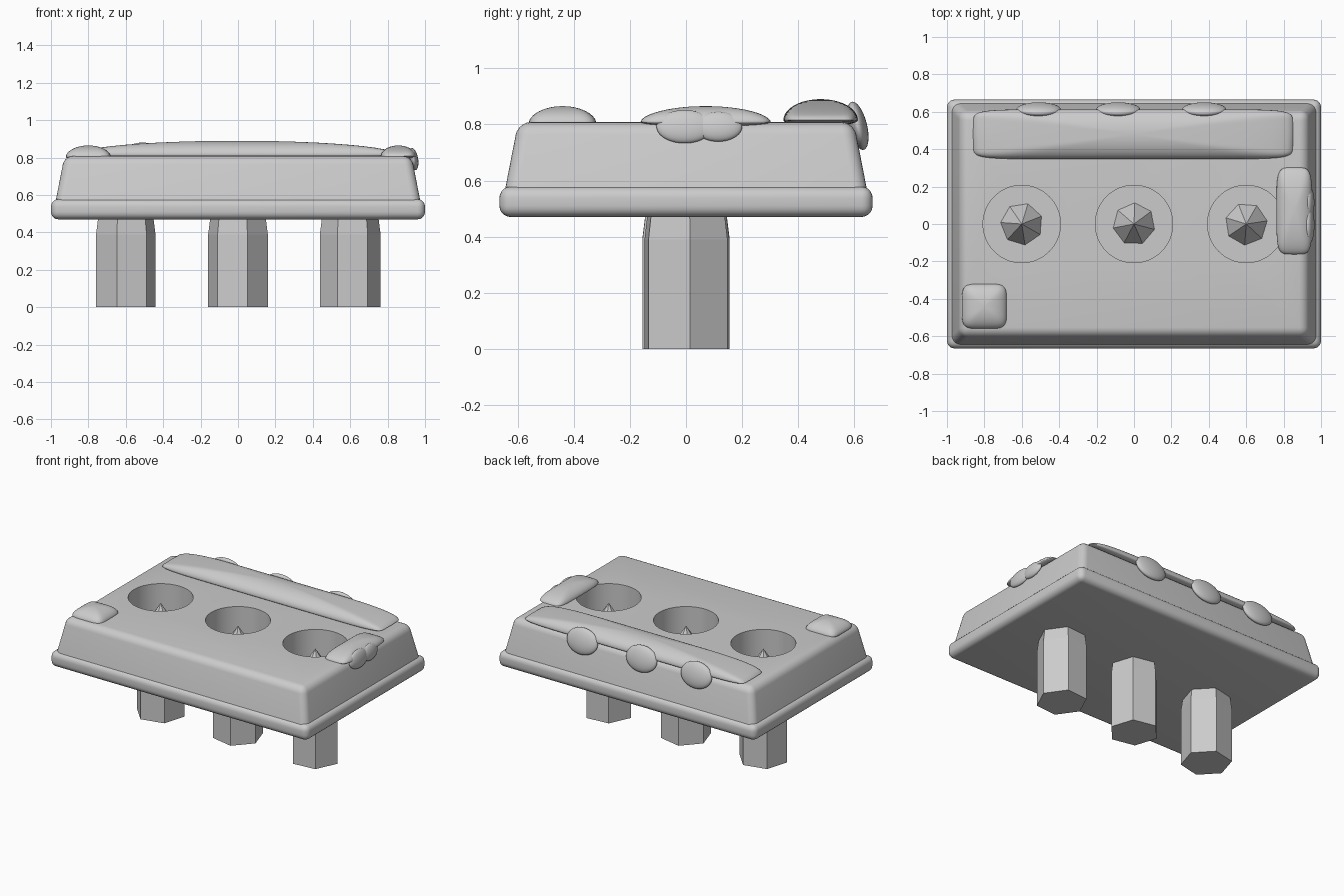
import bpy, bmesh, math
from mathutils import Matrix

cube = bpy.data.objects.get("Cube")
if cube:
    bpy.data.objects.remove(cube, do_unlink=True)

grey = bpy.data.materials.new("plain_grey")
grey.use_nodes = True
grey.diffuse_color = (0.6, 0.6, 0.6, 1)
grey.node_tree.nodes["Principled BSDF"].inputs["Base Color"].default_value = (0.6, 0.6, 0.6, 1)


def make_object(name, bm):
    bmesh.ops.recalc_face_normals(bm, faces=bm.faces)
    mesh = bpy.data.meshes.new(name)
    bm.to_mesh(mesh)
    bm.free()
    mesh.materials.append(grey)
    obj = bpy.data.objects.new(name, mesh)
    bpy.context.collection.objects.link(obj)
    return obj


def activate(obj):
    bpy.ops.object.select_all(action='DESELECT')
    obj.select_set(True)
    bpy.context.view_layer.objects.active = obj


def smooth(obj, degrees=35):
    activate(obj)
    bpy.ops.object.shade_smooth_by_angle(angle=math.radians(degrees))


def slab(name, bottom, top, z0, z1, bevel, keep_bottom_sharp=False):
    """Box with its own half sizes at bottom and top, and rounded edges."""
    bm = bmesh.new()
    bmesh.ops.create_cube(bm, size=2)
    for v in bm.verts:
        half, z = (top, z1) if v.co.z > 0 else (bottom, z0)
        v.co = (v.co.x * half[0], v.co.y * half[1], z)
    edges = [e for e in bm.edges
             if not (keep_bottom_sharp and all(v.co.z == z0 for v in e.verts))]
    bmesh.ops.bevel(bm, geom=edges, offset=bevel, segments=5, profile=0.5, affect='EDGES')
    return make_object(name, bm)


def power(value, exponent):
    return math.copysign(abs(value) ** exponent, value)


def lump(name, centre, half, outline=1.0, dome=1.0, under=1.0, tilt=None):
    """Ellipsoid whose plan can be squared off and whose underside can be flattened."""
    bm = bmesh.new()
    bmesh.ops.create_uvsphere(bm, u_segments=48, v_segments=24, radius=1)
    for v in bm.verts:
        angle = math.atan2(v.co.y, v.co.x)
        radius = math.hypot(v.co.x, v.co.y)
        z = power(v.co.z, dome) * half[2]
        v.co = (power(math.cos(angle), outline) * radius * half[0],
                power(math.sin(angle), outline) * radius * half[1],
                z if z > 0 else z * under)
    if tilt:
        bm.transform(Matrix.Rotation(math.radians(tilt[1]), 4, tilt[0]))
    bm.transform(Matrix.Translation(centre))
    smooth(make_object(name, bm), 60)


# Tray: rounded rim slab and tapered body
smooth(slab("base_rim", (1, 0.665), (1, 0.665), 0.47, 0.578, 0.04))
body = slab("tray_body", (0.988, 0.658), (0.928, 0.598), 0.5, 0.808, 0.045, True)

# Round wells cut into the body
WELLS = (-0.6, 0, 0.6)
for x in WELLS:
    bm = bmesh.new()
    bmesh.ops.create_cone(bm, cap_ends=True, segments=64, radius1=0.207, radius2=0.207,
                          depth=0.4, matrix=Matrix.Translation((x, 0, 0.8)))
    cutter = make_object("well_cutter", bm)
    cutter.hide_render = True
    activate(body)
    mod = body.modifiers.new("well", 'BOOLEAN')
    mod.operation, mod.solver, mod.object = 'DIFFERENCE', 'EXACT', cutter
    bpy.ops.object.modifier_apply(modifier=mod.name)
    bpy.data.objects.remove(cutter, do_unlink=True)
smooth(body)

# Six-sided legs with slightly tapered tops, and faceted points inside the wells
for i, (x, turn, tip_turn) in enumerate(zip(WELLS, (13, -12, 5), (73, 88, 60))):
    bm = bmesh.new()
    rings = []
    for radius, z in ((0.163, 0), (0.163, 0.39), (0.15, 0.49)):
        rings.append([bm.verts.new((x + radius * math.cos(a), radius * math.sin(a), z))
                      for a in (math.radians(turn + 60 * k) for k in range(6))])
    bm.faces.new(rings[0])
    bm.faces.new(rings[-1])
    for low, high in zip(rings, rings[1:]):
        for k in range(6):
            n = (k + 1) % 6
            bm.faces.new((low[k], low[n], high[n], high[k]))
    make_object(f"leg_{i + 1}", bm)

    bm = bmesh.new()
    place = Matrix.Translation((x, 0, 0.68)) @ Matrix.Rotation(math.radians(tip_turn), 4, 'Z')
    # Cone vertices start on the local y axis, so turn back a quarter
    place = place @ Matrix.Rotation(math.radians(-90), 4, 'Z')
    bmesh.ops.create_cone(bm, cap_ends=True, segments=7, radius1=0.12, radius2=0,
                          depth=0.18, matrix=place)
    make_object(f"point_{i + 1}", bm)

# Soft mounds lying on the top
lump("back_mound", (-0.005, 0.48, 0.815), (0.855, 0.133, 0.075), 0.22, 1.0, 0.3)
lump("corner_mound", (-0.8, -0.44, 0.805), (0.12, 0.12, 0.06), 0.4, 1.1, 0.5)
lump("side_mound", (0.857, 0.07, 0.808), (0.095, 0.232, 0.057), 0.4, 1.1, 0.3)

# Drips hanging over the back and side edges
for i, x in enumerate((-0.51, -0.085, 0.375)):
    lump(f"back_drip_{i + 1}", (x, 0.612, 0.795), (0.118, 0.033, 0.088), tilt=('X', 14))
for i, (y, width) in enumerate(((-0.005, 0.1), (0.115, 0.085))):
    lump(f"side_drip_{i + 1}", (0.938, y, 0.792), (0.025, width, 0.06 - 0.006 * i), tilt=('Y', -10))
